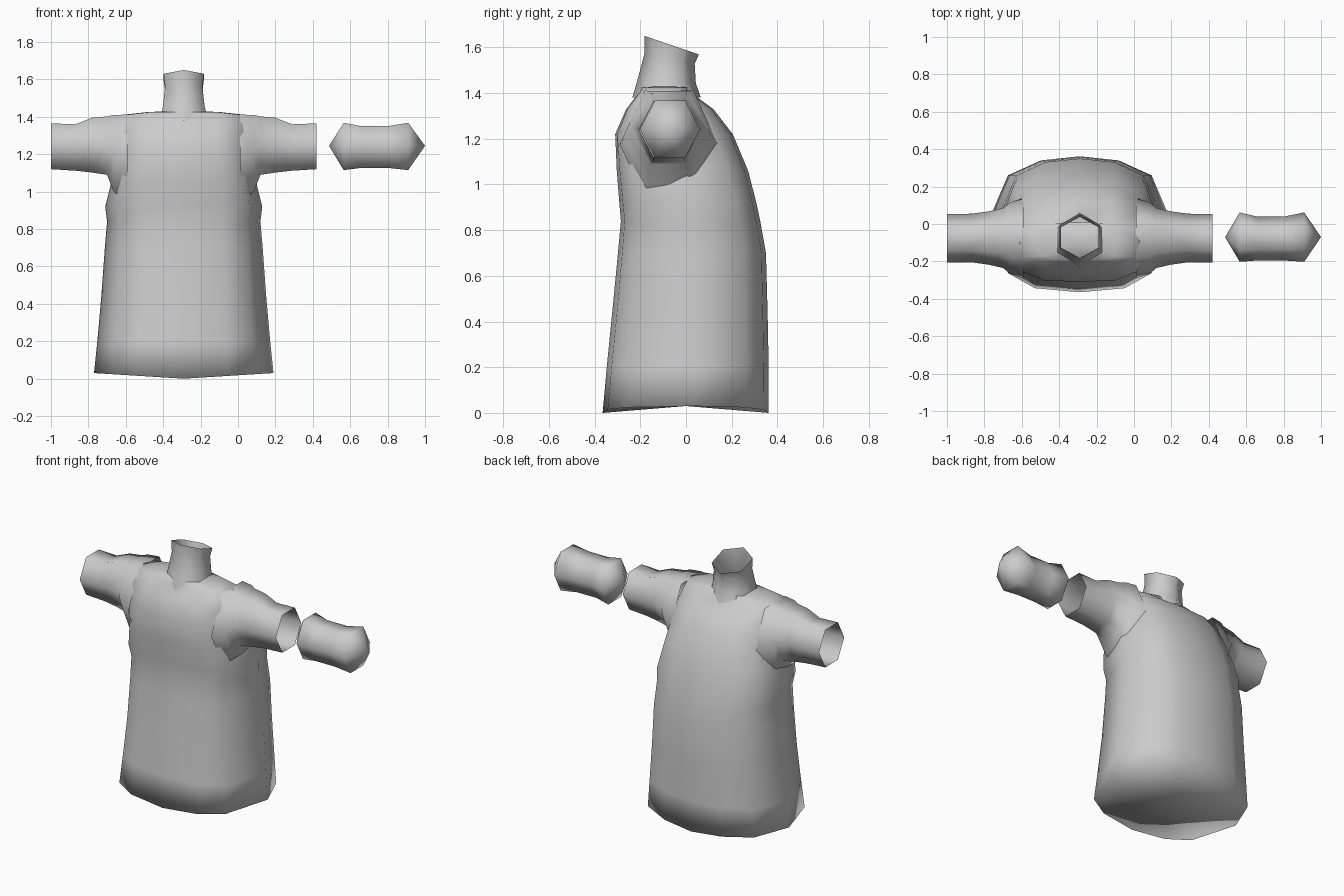
import bpy, bmesh, math

if "Cube" in bpy.data.objects:
    bpy.data.objects.remove(bpy.data.objects["Cube"])

CX = -0.29                       # centre line of the garment
cloth = bpy.data.materials.new("grey cloth")
cloth.diffuse_color = (0.6, 0.6, 0.6, 1)
cloth.use_nodes = True
cloth.node_tree.nodes["Principled BSDF"].inputs["Base Color"].default_value = cloth.diffuse_color


def loft(name, rings, cap_start=None, cap_end=None):
    """Skin a list of closed rings; caps are fans to a given tip point."""
    bm = bmesh.new()
    loops = [[bm.verts.new(p) for p in ring] for ring in rings]
    n = len(loops[0])
    for a, b in zip(loops, loops[1:]):
        for i in range(n):
            j = (i + 1) % n
            bm.faces.new((a[i], a[j], b[j], b[i]))
    for loop, tip in ((loops[0], cap_start), (loops[-1], cap_end)):
        if tip:
            t = bm.verts.new(tip)
            for i in range(n):
                bm.faces.new((loop[i], loop[(i + 1) % n], t))
    bmesh.ops.recalc_face_normals(bm, faces=bm.faces)
    mesh = bpy.data.meshes.new(name)
    bm.to_mesh(mesh)
    bm.free()
    mesh.materials.append(cloth)
    mesh.shade_smooth()
    ob = bpy.data.objects.new(name, mesh)
    bpy.context.collection.objects.link(ob)
    return ob


# Gown: half outlines (front to back) for the skirt and the boxier chest
SKIRT = [(0, -1), (.5, -.94), (.8, -.72), (1, .1), (.8, .72), (.43, .94), (0, 1)]
CHEST = [(0, -1), (.55, -.97), (.93, -.78), (1, .0), (.9, .65), (.5, .95), (0, 1)]


def gown_ring(z, hw, front, back, t):
    half = [((1 - t) * a[0] + t * b[0], (1 - t) * a[1] + t * b[1])
            for a, b in zip(SKIRT, CHEST)]
    full = half + [(-x, y) for x, y in half[-2:0:-1]]
    mid, dep = (front + back) / 2, (back - front) / 2
    lift = 0.03 if z < 0.02 else 0
    return [(CX + x * hw, mid + y * dep, z + lift * abs(x)) for x, y in full]


gown = [(0.0, .48, -.365, .362, 0), (.2, .462, -.347, .362, 0), (.45, .44, -.322, .357, 0),
        (.7, .422, -.298, .35, .1), (.84, .41, -.285, .325, .2), (.92, .42, -.292, .308, .3),
        (1.06, .385, -.303, .272, .5), (1.22, .353, -.31, .205, .8), (1.33, .342, -.262, .12, 1),
        (1.41, .335, -.2, .01, 1), (1.425, .2, -.195, .01, 1)]
loft("gown", [gown_ring(*g) for g in gown], (CX, 0, .03), (CX, -.09, 1.435))

# Neck: open six-sided collar, leaning and cut at a slant
neck = []
for z, yc, rx, ry, slope in ((1.38, -.085, .13, .15, 0), (1.45, -.085, .112, .128, -.05),
                             (1.55, -.072, .1, .11, -.2), (1.61, -.063, .107, .119, -.34)):
    neck.append([(CX + rx * math.sin(k * math.pi / 3) / .866,
                  yc + ry * math.cos(k * math.pi / 3),
                  z + slope * ry * math.cos(k * math.pi / 3)) for k in range(6)])
loft("neck", neck)


def hex_ring(x, yc, ry, bottom, top):
    """Six-sided ring across x with flat top and bottom."""
    zc, rz = (top + bottom) / 2, (top - bottom) / 2
    return [(x, yc + ry * math.cos(k * math.pi / 3),
             zc + rz * math.sin(k * math.pi / 3) / .866) for k in range(6)]


# Sleeves: flared armhole narrowing to an open cuff, one on each side
SLEEVE = [(.3, -.075, .215, .94, 1.412), (.375, -.075, .19, 1.0, 1.41),
          (.41, -.075, .16, 1.09, 1.402), (.49, -.075, .142, 1.102, 1.395),
          (.58, -.075, .13, 1.112, 1.36), (.71, -.077, .13, 1.12, 1.365)]
for side, name in ((1, "right_sleeve"), (-1, "left_sleeve")):
    loft(name, [hex_ring(CX + side * d, *rest) for d, *rest in SLEEVE])

# Separate closed cuff piece beyond the right sleeve
CUFF = [(.565, -.07, .132, 1.115, 1.368), (.66, -.078, .117, 1.127, 1.35),
        (.8, -.078, .117, 1.127, 1.35), (.91, -.07, .132, 1.115, 1.368)]
loft("loose_cuff", [hex_ring(*c) for c in CUFF], (.487, -.07, 1.245), (1.0, -.07, 1.245))
